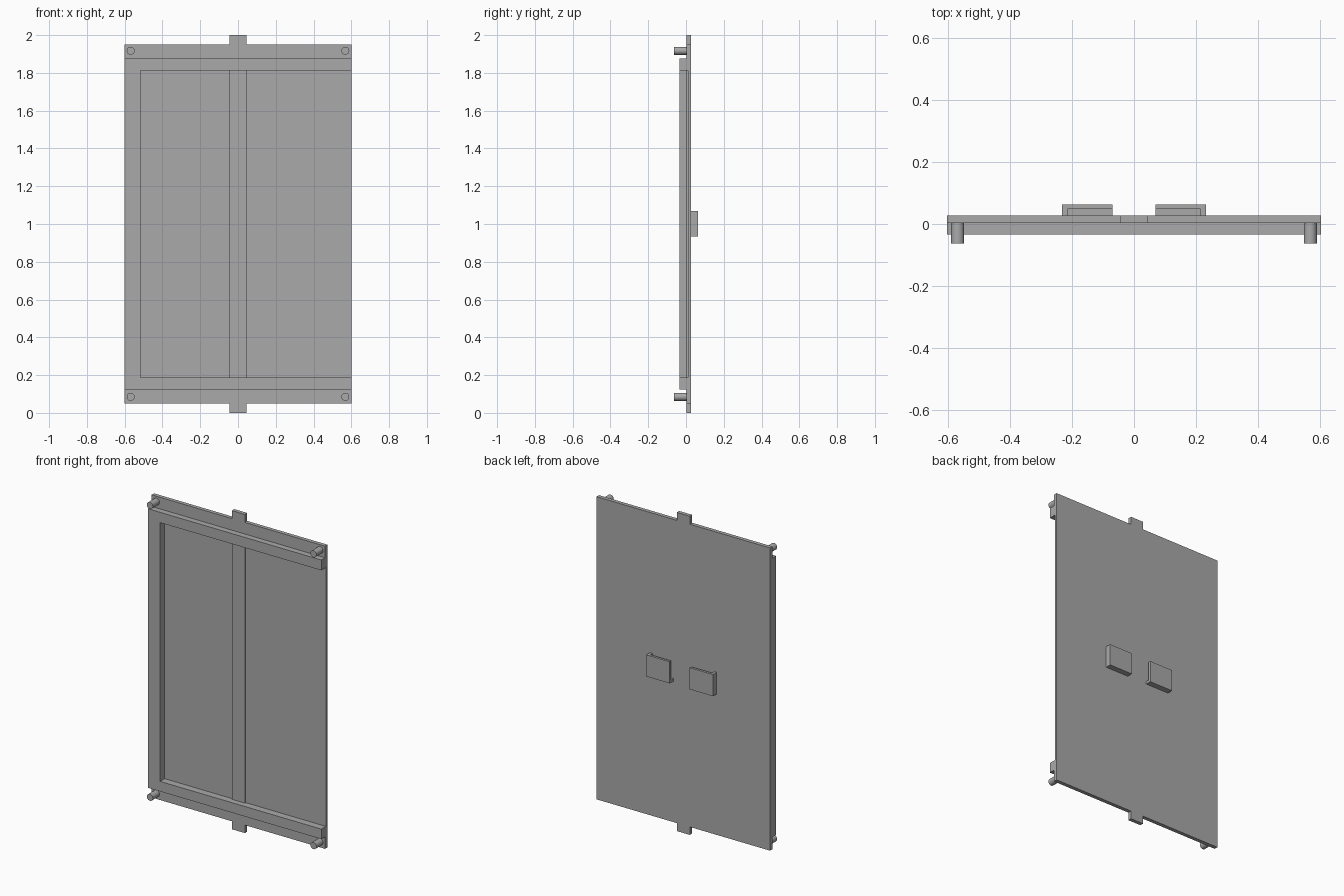
import bpy
import bmesh
from mathutils import Matrix, Vector

if "Cube" in bpy.data.objects:
    bpy.data.objects.remove(bpy.data.objects["Cube"], do_unlink=True)

grey = bpy.data.materials.new("plain_grey")
grey.use_nodes = True
grey.diffuse_color = (0.4, 0.4, 0.4, 1)
grey.node_tree.nodes["Principled BSDF"].inputs["Base Color"].default_value = (0.4, 0.4, 0.4, 1)


def finish(name, bm):
    bmesh.ops.recalc_face_normals(bm, faces=bm.faces)
    mesh = bpy.data.meshes.new(name)
    bm.to_mesh(mesh)
    bm.free()
    mesh.materials.append(grey)
    obj = bpy.data.objects.new(name, mesh)
    bpy.context.collection.objects.link(obj)
    return obj


def extrude_outline(name, points, y0, y1):
    """Extrude an (x, z) outline from y0 to y1."""
    bm = bmesh.new()
    face = bm.faces.new([bm.verts.new((x, y0, z)) for x, z in points])
    new = bmesh.ops.extrude_face_region(bm, geom=[face])["geom"]
    verts = [v for v in new if isinstance(v, bmesh.types.BMVert)]
    bmesh.ops.translate(bm, verts=verts, vec=(0, y1 - y0, 0))
    return finish(name, bm)


def box(name, x0, x1, y0, y1, z0, z1):
    return extrude_outline(name, [(x0, z0), (x1, z0), (x1, z1), (x0, z1)], y0, y1)


W = 0.602                    # half width
TAB = 0.045                  # half width of tabs and centre strip
FRONT, BACK = 0.003, 0.027   # main plate
FLOOR = 0.011                # floor of the shallow pockets
IN_LOW, IN_HIGH = 0.188, 1.812
INNER = -0.517               # inner edge of the side column

# Main plate with a tab at the top and the bottom
half = [(-W, 0.05), (-TAB, 0.05), (-TAB, 0), (TAB, 0), (TAB, 0.05), (W, 0.05)]
plate = extrude_outline("main_plate", half + [(x, 2 - z) for x, z in reversed(half)], FRONT, BACK)

# Two shallow pockets that leave the centre strip standing
for x0, x1 in ((INNER, -TAB), (TAB, W + 0.1)):
    cutter = box("pocket_cutter", x0, x1, -0.1, FLOOR, IN_LOW, IN_HIGH)
    cutter.hide_render = True
    mod = plate.modifiers.new("pocket", "BOOLEAN")
    mod.operation = "DIFFERENCE"
    mod.solver = "EXACT"
    mod.object = cutter
    bpy.context.view_layer.objects.active = plate
    bpy.ops.object.modifier_apply(modifier=mod.name)
    bpy.data.objects.remove(cutter, do_unlink=True)

# Raised three-sided frame, open on the left
low, high = 0.125, 1.877
extrude_outline("raised_frame", [
    (-W, low), (W, low), (W, IN_LOW), (INNER, IN_LOW),
    (INNER, IN_HIGH), (W, IN_HIGH), (W, high), (-W, high)], -0.034, FRONT)

# Corner pins
for side, x in (("right", -0.568), ("left", 0.568)):
    for level, z in (("lower", 0.085), ("upper", 1.917)):
        bm = bmesh.new()
        turn = Matrix.Translation(Vector((x, -0.03, z))) @ Matrix.Rotation(1.5707963, 4, "X")
        bmesh.ops.create_cone(bm, cap_ends=True, segments=32, radius1=0.021,
                              radius2=0.021, depth=0.066, matrix=turn)
        pin = finish(f"{level}_{side}_pin", bm)
        bpy.ops.object.select_all(action="DESELECT")
        pin.select_set(True)
        bpy.context.view_layer.objects.active = pin
        bpy.ops.object.shade_smooth_by_angle()

# Rear pockets: outer wall, bottom lip and cover, open above and inward
for side, s in (("right", -1), ("left", 1)):
    box(f"{side}_clip_cover", s * 0.069, s * 0.232, 0.048, 0.063, 0.934, 1.07)
    box(f"{side}_clip_wall", s * 0.215, s * 0.232, BACK, 0.048, 0.934, 1.07)
    box(f"{side}_clip_lip", s * 0.069, s * 0.215, BACK, 0.048, 0.934, 0.951)
